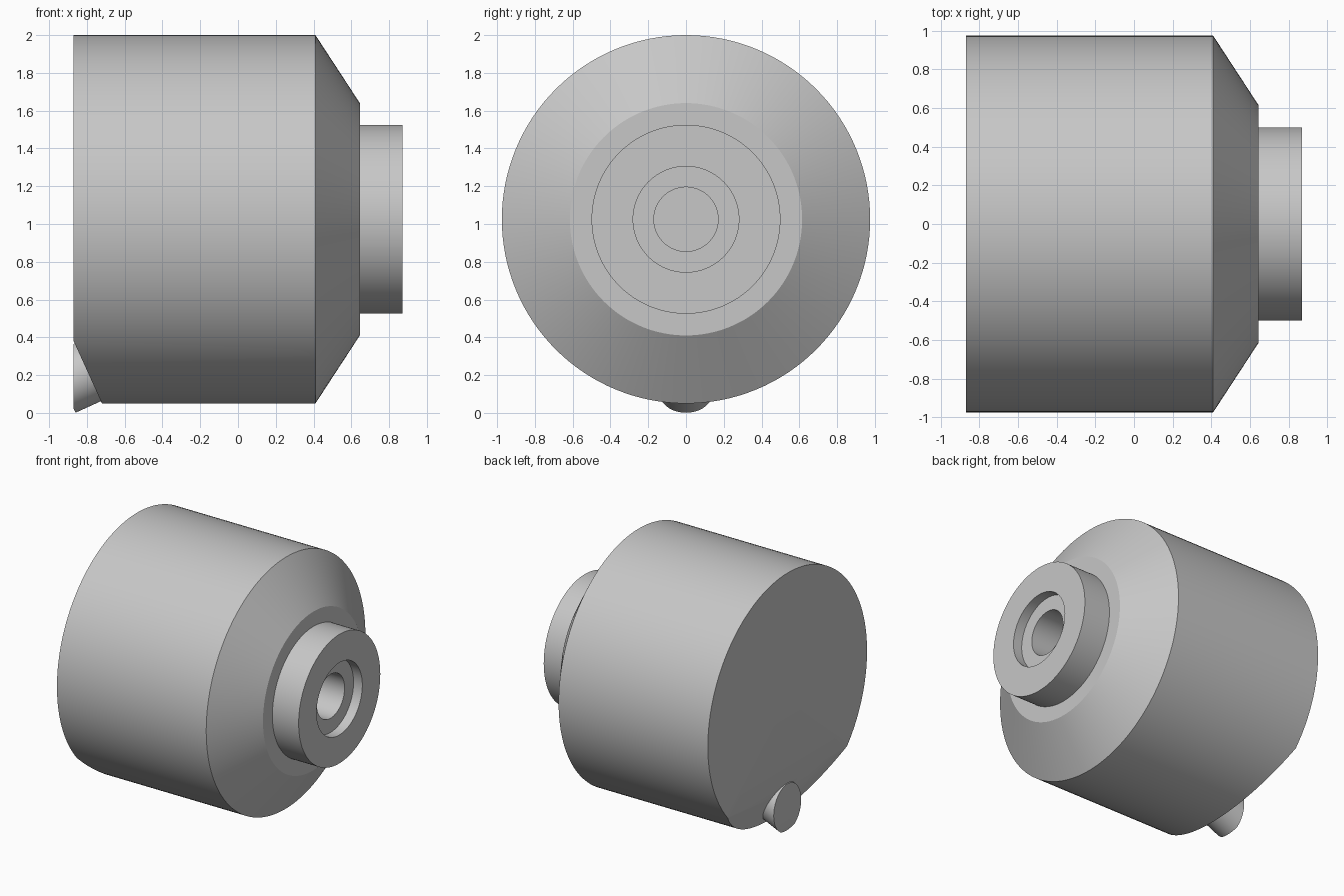
import bpy
import bmesh
from math import radians
from mathutils import Matrix, Vector

if "Cube" in bpy.data.objects:
    bpy.data.objects.remove(bpy.data.objects["Cube"])

# One plain grey for the whole part
grey = bpy.data.materials.new("plain grey")
grey.use_nodes = True
grey.diffuse_color = (0.57, 0.57, 0.57, 1)
grey.node_tree.nodes["Principled BSDF"].inputs["Base Color"].default_value = grey.diffuse_color

BACK_X = -0.87
AXIS_Z = 1.025
SEGMENTS = 128


def revolve(name, profile, origin, axis, cuts=()):
    """Spin (distance, radius) points round an axis, then trim with planes."""
    bm = bmesh.new()
    verts = [bm.verts.new((r, 0, d)) for d, r in profile]
    edges = [bm.edges.new(pair) for pair in zip(verts, verts[1:])]
    bmesh.ops.spin(bm, geom=verts + edges, axis=(0, 0, 1), cent=(0, 0, 0),
                   angle=radians(360), steps=SEGMENTS, use_duplicate=False)
    bmesh.ops.remove_doubles(bm, verts=bm.verts, dist=1e-5)
    turn = Vector((0, 0, 1)).rotation_difference(axis).to_matrix().to_4x4()
    bm.transform(Matrix.Translation(origin) @ turn)
    for point, normal in cuts:
        result = bmesh.ops.bisect_plane(
            bm, geom=bm.verts[:] + bm.edges[:] + bm.faces[:],
            plane_co=point, plane_no=normal, clear_outer=True)
        rim = [e for e in result["geom_cut"] if isinstance(e, bmesh.types.BMEdge)]
        bmesh.ops.contextual_create(bm, geom=rim)
    bmesh.ops.recalc_face_normals(bm, faces=bm.faces)
    mesh = bpy.data.meshes.new(name)
    bm.to_mesh(mesh)
    bm.free()
    mesh.materials.append(grey)
    obj = bpy.data.objects.new(name, mesh)
    bpy.context.collection.objects.link(obj)
    return obj


def select_only(obj):
    bpy.ops.object.select_all(action='DESELECT')
    obj.select_set(True)
    bpy.context.view_layer.objects.active = obj


# Slanted flat at the lower back edge, which carries the outlet
slant = Vector((-0.33, 0, -0.15)).normalized()
slant_edge = Vector((BACK_X, 0, 0.38))
outlet_centre = Vector((-0.795, 0, 0.215))

# Housing: drum, cone, neck and stepped bore in one profile
housing = revolve("housing", [
    (BACK_X, 0), (BACK_X, 0.975), (0.41, 0.975), (0.645, 0.615), (0.645, 0.5),
    (0.87, 0.5), (0.87, 0.28), (0.795, 0.28), (0.795, 0.17), (0.4, 0.17), (0.4, 0)],
    Vector((0, 0, AXIS_Z)), Vector((1, 0, 0)), [(slant_edge, slant)])

# Outlet: short stub trimmed flush with the back face
outlet = revolve("cable_outlet", [(-0.005, 0), (-0.005, 0.168), (0.148, 0.168), (0.148, 0)],
                 outlet_centre, slant, [(Vector((BACK_X, 0, 0)), Vector((-1, 0, 0)))])

# Bore through the outlet into the housing
drill = revolve("outlet_drill", [(-0.2, 0), (-0.2, 0.07), (0.3, 0.07), (0.3, 0)],
                outlet_centre, slant)
drill.hide_render = True

for obj in (housing, outlet):
    select_only(obj)
    bore = obj.modifiers.new("outlet_bore", 'BOOLEAN')
    bore.operation = 'DIFFERENCE'
    bore.solver = 'EXACT'
    bore.object = drill
    bpy.ops.object.modifier_apply(modifier=bore.name)
    bpy.ops.object.shade_smooth_by_angle(angle=radians(25))

bpy.data.objects.remove(drill)
